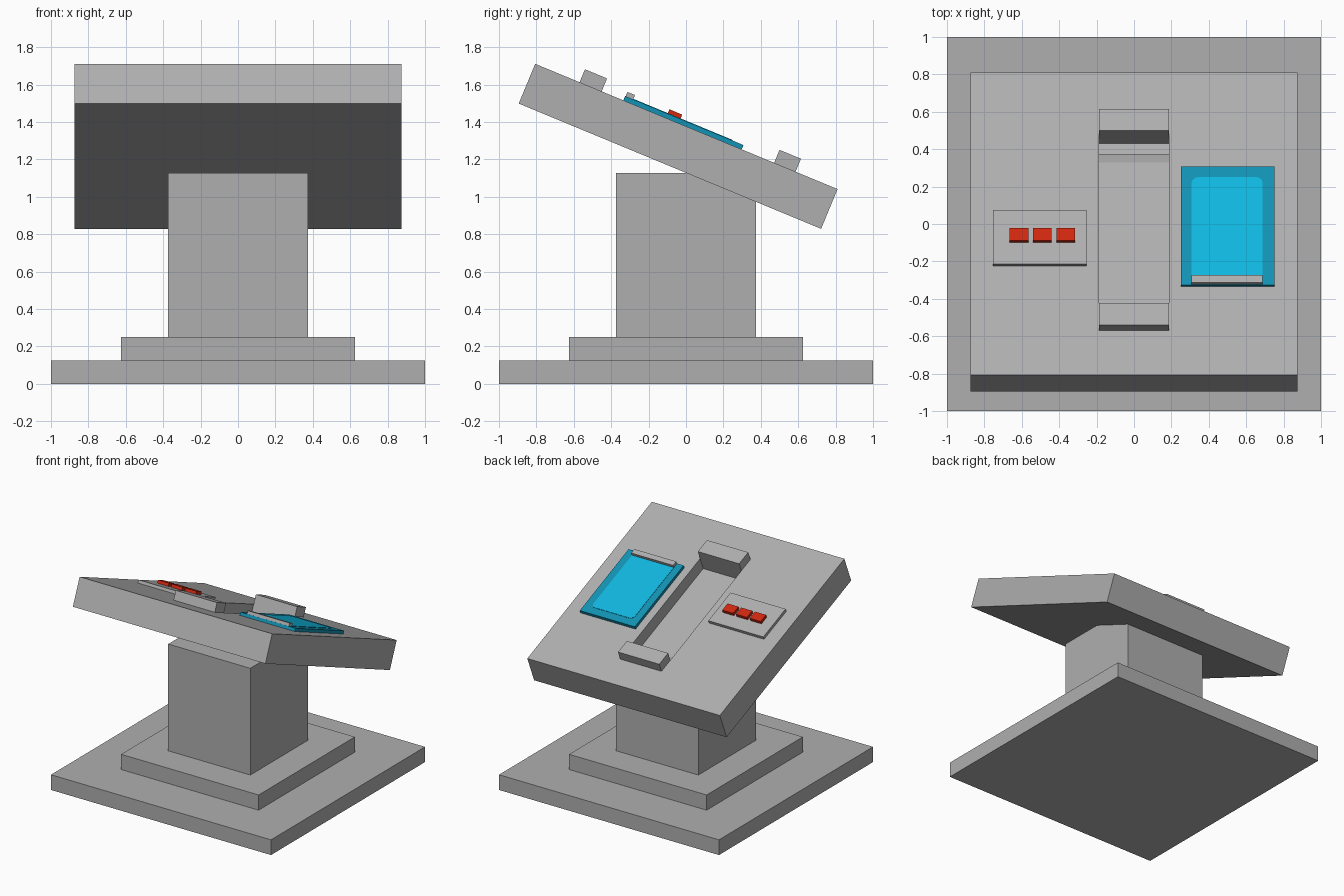
import bpy, bmesh, math
from mathutils import Matrix, Vector

cube = bpy.data.objects.get("Cube")
if cube:
    bpy.data.objects.remove(cube, do_unlink=True)


def material(name, rgb):
    mat = bpy.data.materials.new(name)
    mat.use_nodes = True
    color = (*rgb, 1.0)
    mat.diffuse_color = color
    mat.node_tree.nodes["Principled BSDF"].inputs["Base Color"].default_value = color
    return mat


gray = material("light gray", (0.43, 0.43, 0.43))
teal = material("deep cyan", (0.006, 0.29, 0.46))
cyan = material("bright cyan", (0.005, 0.47, 0.74))
red = material("red", (0.63, 0.02, 0.005))

# Tilted frame whose origin is the centre of the desk's upper face
TILT = Matrix.Translation((0, 0.002, 1.376)) @ Matrix.Rotation(math.radians(-22.5), 4, 'X')
FLAT = Matrix.Identity(4)


def box_mesh(x, y, z):
    bm = bmesh.new()
    bmesh.ops.create_cube(bm, size=1)
    for v in bm.verts:
        v.co = Vector([lo + (c + 0.5) * (hi - lo) for c, (lo, hi) in zip(v.co, (x, y, z))])
    return bm


def finish(name, bm, mat, frame):
    bmesh.ops.recalc_face_normals(bm, faces=bm.faces)
    mesh = bpy.data.meshes.new(name)
    bm.to_mesh(mesh)
    bm.free()
    mesh.materials.append(mat)
    obj = bpy.data.objects.new(name, mesh)
    obj.matrix_world = frame
    bpy.context.collection.objects.link(obj)
    return obj


def box(name, x, y, z, mat=gray, frame=TILT):
    return finish(name, box_mesh(x, y, z), mat, frame)


# Stepped base and pillar
for name, half, z in (("base_plate", 1.0, (0, 0.125)),
                      ("base_step", 0.625, (0.125, 0.25)),
                      ("pillar", 0.373, (0.25, 1.127))):
    box(name, (-half, half), (-half, half), z, gray, FLAT)

# Desk slab with a long tray sunk into its upper face
tray_x, tray_y, tray_depth = 0.1875, (-0.49, 0.508), 0.105
bm = box_mesh((-0.875, 0.875), (-0.875, 0.875), (-0.23, 0))
top = max(bm.faces, key=lambda f: f.calc_center_median().z)
bmesh.ops.inset_region(bm, faces=[top], thickness=0.3)
for v in top.verts:
    v.co = (math.copysign(tray_x, v.co.x), tray_y[v.co.y > 0], 0)
rim = bmesh.ops.extrude_discrete_faces(bm, faces=[top])["faces"]
for v in rim[0].verts:
    v.co.z = -tray_depth
finish("desk_slab", bm, gray, TILT)

# Raised blocks at both ends of the tray
for name, y in (("front_block", (-0.618, tray_y[0])), ("back_block", (tray_y[1], 0.632))):
    box(name, (-tray_x, tray_x), y, (0, 0.075))

# Button plate with three buttons
box("button_plate", (-0.755, -0.255), (-0.245, 0.068), (0, 0.025))
for i in range(3):
    left = -0.665 + 0.125 * i
    box(f"button_{i + 1}", (left, left + 0.1), (-0.119, -0.045), (0.025, 0.05), red)

# Display panel, rounded screen and bar
box("display_panel", (0.25, 0.75), (-0.365, 0.32), (0, 0.025), teal)
bm = box_mesh((0.308, 0.688), (-0.34, 0.257), (0.025, 0.028))
corners = [e for e in bm.edges if abs((e.verts[0].co - e.verts[1].co).z) > 0.001]
bmesh.ops.bevel(bm, geom=corners, offset=0.035, segments=4, profile=0.5, affect='EDGES')
finish("display_screen", bm, cyan, TILT)
box("display_bar", (0.308, 0.688), (-0.362, -0.318), (0.025, 0.05))
